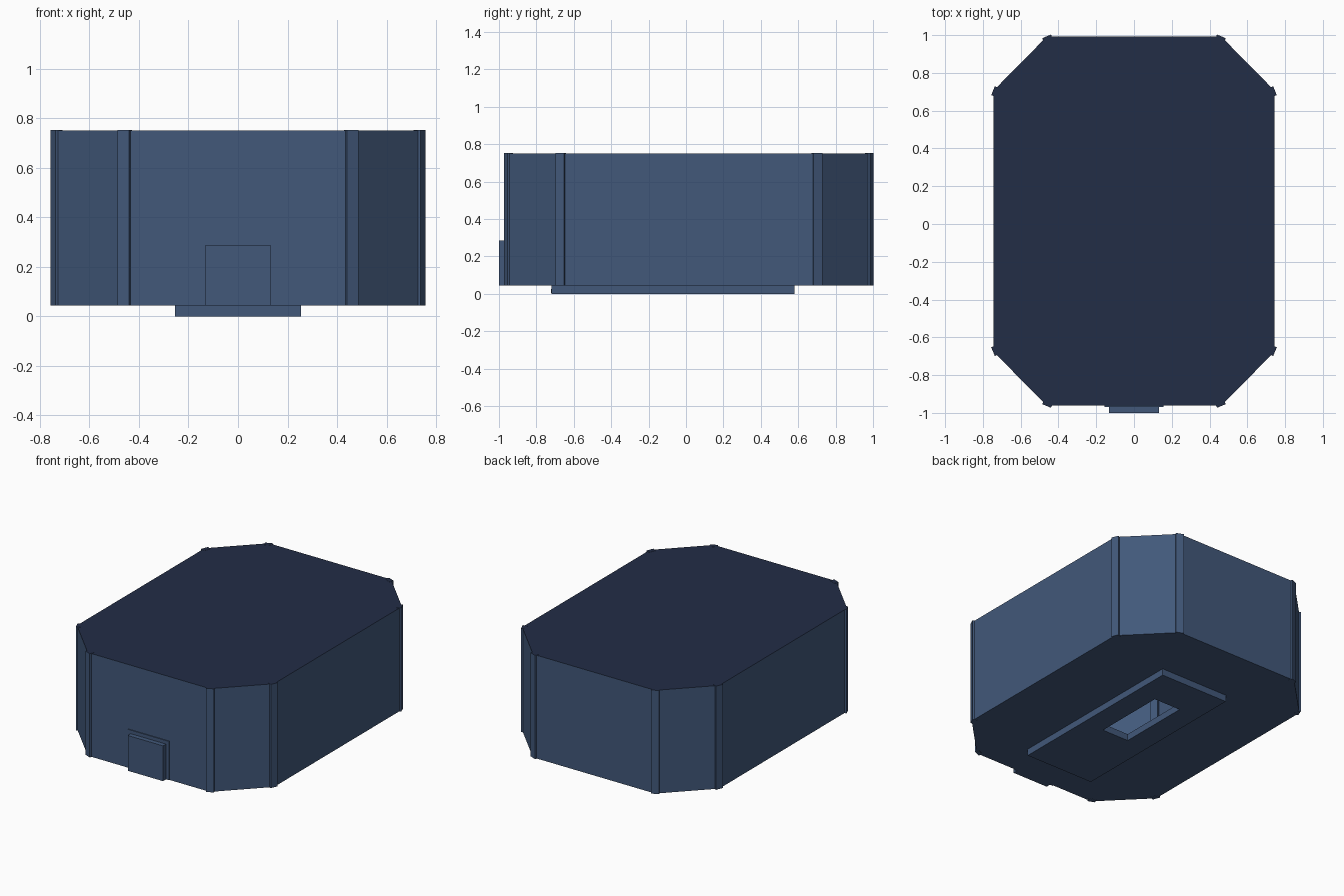
import bpy, bmesh, math
from mathutils import Vector, Matrix

if "Cube" in bpy.data.objects:
    bpy.data.objects.remove(bpy.data.objects["Cube"])


def material(name, rgb):
    m = bpy.data.materials.new(name)
    m.diffuse_color = (*rgb, 1)
    m.use_nodes = True
    m.node_tree.nodes["Principled BSDF"].inputs["Base Color"].default_value = m.diffuse_color
    return m


WALL = material("slate blue", (0.054, 0.098, 0.195))
ROOF = material("dark navy", (0.016, 0.026, 0.062))

CY = 0.015              # centre of the body along y
Z0, Z1 = 0.045, 0.75    # body bottom and top
HX, HY = 0.20 / 2, 0.25  # half size of the floor slot
SY = 0.07               # slot centre along y


def finish(name, bm, roofed=False):
    if roofed:          # upward faces at the top take the roof colour
        for f in bm.faces:
            if f.normal.z > 0.9 and f.calc_center_median().z > Z1 - 0.02:
                f.material_index = 1
    me = bpy.data.meshes.new(name)
    bm.to_mesh(me)
    bm.free()
    me.materials.append(WALL)
    me.materials.append(ROOF)
    ob = bpy.data.objects.new(name, me)
    bpy.context.collection.objects.link(ob)
    return ob


def box(bm, lo, hi):
    lo, hi = Vector(lo), Vector(hi)
    mat = Matrix.Translation((lo + hi) / 2) @ Matrix.Diagonal((*(hi - lo), 1))
    bmesh.ops.create_cube(bm, size=1, matrix=mat)


# Octagonal outline, anticlockwise from the front right
quarter = [(0.462, 0.977), (0.745, 0.69)]
(ax, ay), (bx, by) = quarter
outline = [(ax, -ay), (bx, -by), (bx, by), (ax, ay),
           (-ax, ay), (-bx, by), (-bx, -by), (-ax, -ay)]
outline = [(x, y + CY) for x, y in outline]

# Hollow body: walls, roof and a floor with a rectangular slot
bm = bmesh.new()
low = [bm.verts.new((x, y, Z0)) for x, y in outline]
top = [bm.verts.new((x, y, Z1)) for x, y in outline]
for i in range(8):
    j = (i + 1) % 8
    bm.faces.new((low[i], low[j], top[j], top[i]))
bm.faces.new(top)
hole = [bm.verts.new((sx * HX, SY + sy * HY, Z0))
        for sx, sy in ((1, -1), (1, 1), (-1, 1), (-1, -1))]
for ring in (low[0:4] + [hole[1], hole[0]], [low[3], low[4], hole[2], hole[1]],
             low[4:8] + [hole[3], hole[2]], [low[7], low[0], hole[0], hole[3]]):
    bm.faces.new(ring[::-1])
bm.normal_update()
finish("body", bm, True)

# Slim posts over the eight vertical edges
bm = bmesh.new()
for i, (x, y) in enumerate(outline):
    ang = math.radians(-67.5 + 45 * i)
    n = Vector((math.cos(ang), math.sin(ang), 0))
    c = Vector((x, y, (Z0 + Z1) / 2)) - n * 0.0135
    mat = (Matrix.Translation(c) @ Matrix.Rotation(ang, 4, 'Z')
           @ Matrix.Diagonal((0.03, 0.05, Z1 - Z0 + 0.003, 1)))
    bmesh.ops.create_cube(bm, size=1, matrix=mat)
bm.normal_update()
finish("corner_posts", bm, True)

# Base plate built round the slot
bm = bmesh.new()
X, YA, YB = 0.255, -0.72, 0.58
for xa, xb, ya, yb in ((-X, -HX, YA, YB), (HX, X, YA, YB),
                       (-HX, HX, YA, SY - HY), (-HX, HX, SY + HY, YB)):
    box(bm, (xa, ya, 0), (xb, yb, Z0))
bmesh.ops.remove_doubles(bm, verts=bm.verts, dist=0.0001)
finish("base_plate", bm)

# Small plate on the front edge of the base
bm = bmesh.new()
box(bm, (-0.12, YA - 0.002, 0.004), (0.12, YA + 0.005, 0.025))
finish("base_front_plate", bm)

# Front door and its surround
bm = bmesh.new()
box(bm, (-0.155, -0.968, Z0), (0.155, -0.95, 0.31))
finish("door_frame", bm)
bm = bmesh.new()
box(bm, (-0.133, -1.0, Z0), (0.133, -0.96, 0.286))
finish("door", bm)
